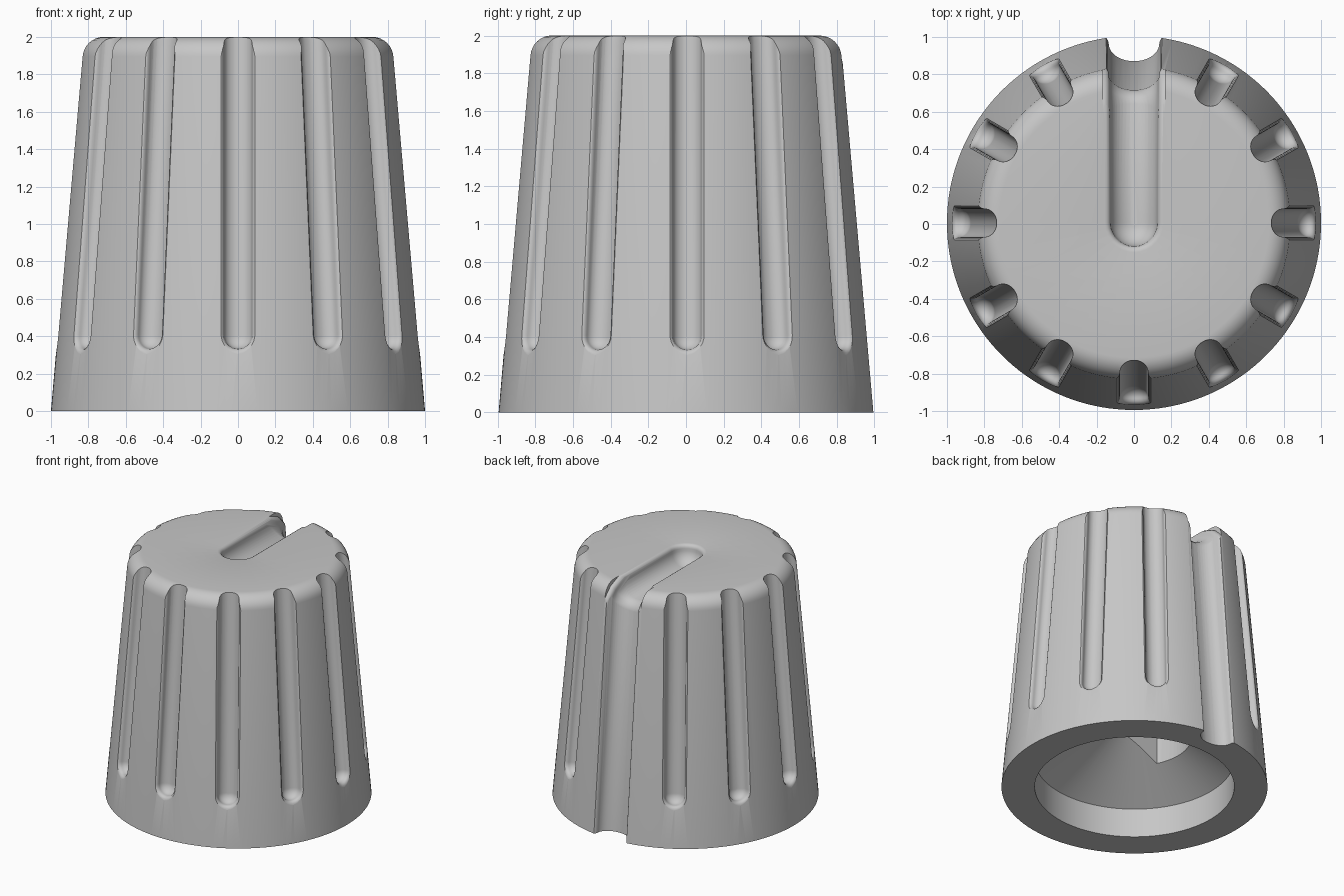
import bpy, bmesh, math
from mathutils import Matrix, Vector

old = bpy.data.objects.get("Cube")
if old:
    bpy.data.objects.remove(old, do_unlink=True)

# Single grey plastic
COLOR = (0.57, 0.57, 0.57, 1)
grey = bpy.data.materials.new("grey_plastic")
grey.use_nodes = True
grey.diffuse_color = COLOR
grey.node_tree.nodes["Principled BSDF"].inputs["Base Color"].default_value = COLOR

TAPER = 0.087           # radius lost per unit of height
TILT = math.atan(TAPER)


def new_object(name, bm):
    bmesh.ops.recalc_face_normals(bm, faces=bm.faces)
    mesh = bpy.data.meshes.new(name)
    bm.to_mesh(mesh)
    bm.free()
    mesh.materials.append(grey)
    obj = bpy.data.objects.new(name, mesh)
    bpy.context.collection.objects.link(obj)
    return obj


def lathe(name, profile, steps):
    bm = bmesh.new()
    verts = [bm.verts.new((r, 0, z)) for r, z in profile]
    edges = [bm.edges.new(pair) for pair in zip(verts, verts[1:])]
    bmesh.ops.spin(bm, geom=verts + edges, axis=(0, 0, 1), cent=(0, 0, 0),
                   steps=steps, angle=math.tau)
    bmesh.ops.remove_doubles(bm, verts=bm.verts, dist=1e-5)
    return new_object(name, bm)


def add_channel(bm, matrix, radius, fillet, depth, length, arc=14):
    """Round-ended channel: x across, y along, z out of the surface."""
    levels = []
    for i in range(1, 11):
        t = math.radians(9 * i)
        levels.append((-fillet - (depth - fillet) * math.cos(t), radius * math.sin(t)))
    for i in range(1, 5):
        t = math.radians(22.5 * i)
        levels.append((-fillet + fillet * math.sin(t), radius + fillet * (1 - math.cos(t))))
    levels.append((0.2, radius + fillet))
    rings = []
    for h, w in levels:
        angles = [math.pi + math.pi * i / arc for i in range(arc + 1)]
        pts = [(w * math.cos(a), w * math.sin(a)) for a in angles]
        pts += [(w, length), (-w, length)]
        rings.append([bm.verts.new(matrix @ Vector((x, y, h))) for x, y in pts])
    for low, high in zip(rings, rings[1:]):
        for i in range(len(low)):
            j = (i + 1) % len(low)
            bm.faces.new((low[i], low[j], high[j], high[i]))
    bm.faces.new(rings[0])
    bm.faces.new(rings[-1])


def side_frame(angle, z):
    """Frame on the sloping side: y runs up the slope, z points outward."""
    up = Vector((0, -math.sin(TILT), math.cos(TILT)))
    out = Vector((0, math.cos(TILT), math.sin(TILT)))
    frame = Matrix((up.cross(out), up, out)).transposed().to_4x4()
    return (Matrix.Rotation(angle, 4, 'Z')
            @ Matrix.Translation((0, 1 - TAPER * z, z)) @ frame)


def cut(target, cutter):
    cutter.hide_render = True
    mod = target.modifiers.new("cut", 'BOOLEAN')
    mod.operation = 'DIFFERENCE'
    mod.solver = 'EXACT'
    mod.object = cutter
    bpy.context.view_layer.objects.active = target
    bpy.ops.object.modifier_apply(modifier=mod.name)
    bpy.data.objects.remove(cutter, do_unlink=True)


def cut_channels(target, name, frames, radius, fillet, depth, length):
    bm = bmesh.new()
    for frame in frames:
        add_channel(bm, frame, radius, fillet, depth, length)
    cut(target, new_object(name, bm))


# Tapered body with rounded top rim and hollow, coned underside
rim = 0.115
rim_x = 1 - TAPER * (2 - rim) - rim
profile = [(0, 0.69), (0.75, 0.24), (0.75, 0), (1, 0)]
for i in range(9):
    a = TILT + (math.pi / 2 - TILT) * i / 8
    profile.append((rim_x + rim * math.cos(a), 2 - rim + rim * math.sin(a)))
profile.append((0, 2))
knob = lathe("knob_body", profile, 180)

# Eleven grip flutes, leaving the back free for the pointer
flutes = [side_frame(k * math.tau / 12, 0.41) for k in range(1, 12)]
cut_channels(knob, "flute_cutter", flutes, 0.075, 0.03, 0.092, 2)

# Pointer groove down the full back, and slot from the middle to the back
cut_channels(knob, "groove_cutter", [side_frame(0, -0.5)], 0.135, 0.042, 0.135, 3)
cut_channels(knob, "slot_cutter", [Matrix.Translation((0, 0, 2))], 0.125, 0.032, 0.15, 1.5)

# Rounded bend where the slot floor turns down into the groove
bend, bend_depth = 0.09, 0.14
for degrees in (22, 45, 68):
    a = math.radians(degrees)
    out = Vector((0, math.sin(a), math.cos(a)))
    origin = Vector((0, 0.71 - bend, 1.85 - bend)) + out * (bend + bend_depth)
    frame = (Matrix.Translation(origin) @ Matrix.Rotation(-a, 4, 'X')
             @ Matrix.Translation((0, -0.35, 0)))
    cut_channels(knob, "bend_cutter", [frame], 0.13, 0.035, bend_depth, 0.7)

# D-shaped shaft hole with its flat toward the front
bm = bmesh.new()
radius = 0.43
start = -math.asin(0.195 / radius)
sweep = math.pi - 2 * start
ring = [bm.verts.new((radius * math.cos(start + sweep * i / 48),
                      radius * math.sin(start + sweep * i / 48), 0.1)) for i in range(49)]
base = bm.faces.new(ring)
top = bmesh.ops.extrude_face_region(bm, geom=[base])["geom"]
bmesh.ops.translate(bm, vec=(0, 0, 1.4), verts=[v for v in top if isinstance(v, bmesh.types.BMVert)])
cut(knob, new_object("shaft_hole_cutter", bm))

# Centre the depth and smooth the rounded surfaces
ys = [v.co.y for v in knob.data.vertices]
knob.data.transform(Matrix.Translation((0, -(min(ys) + max(ys)) / 2, 0)))
bpy.ops.object.select_all(action='DESELECT')
knob.select_set(True)
bpy.context.view_layer.objects.active = knob
bpy.ops.object.shade_smooth_by_angle(angle=math.radians(32))
